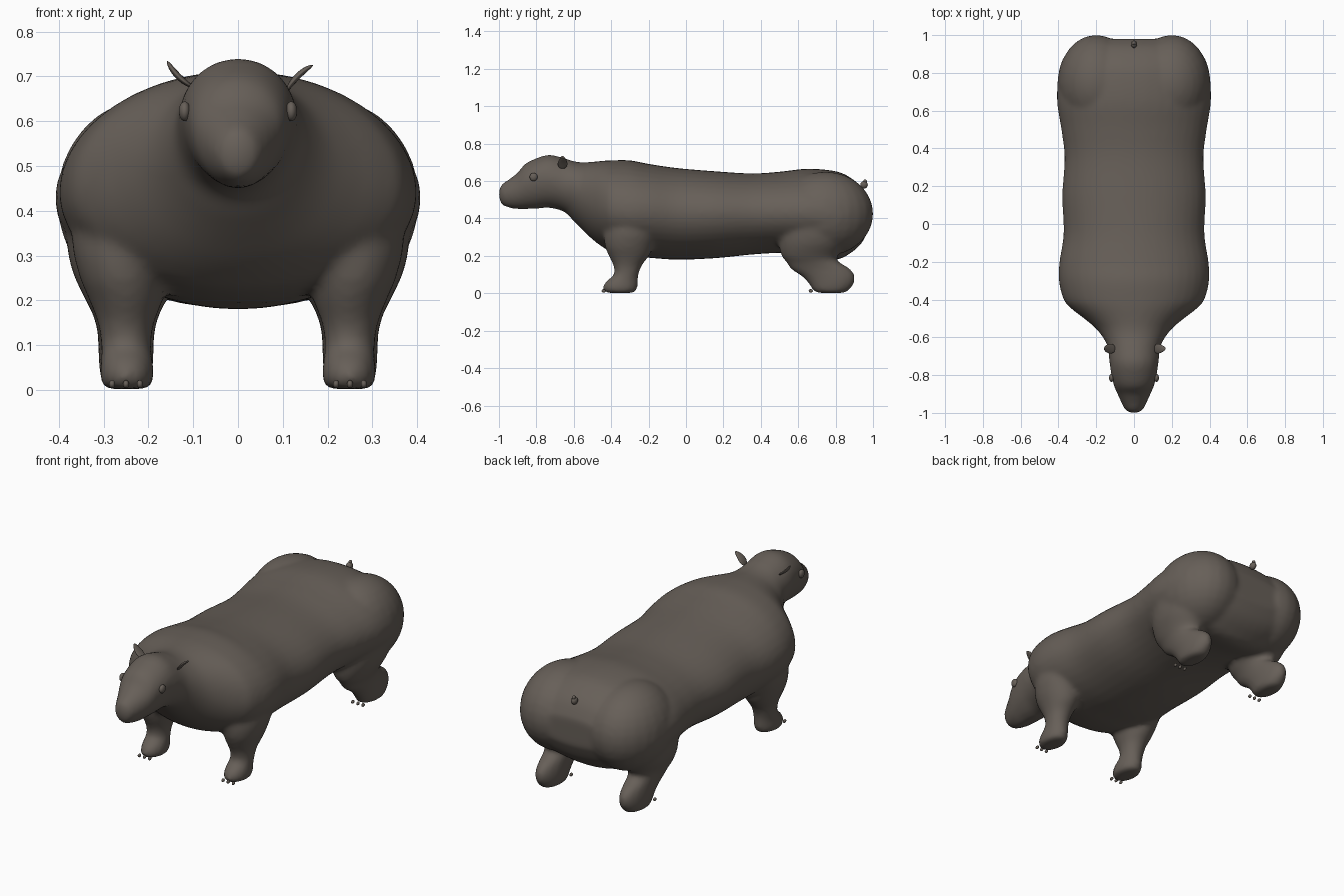
import bpy, bmesh, math
from mathutils import Vector, Matrix

if "Cube" in bpy.data.objects:
    bpy.data.objects.remove(bpy.data.objects["Cube"])

fur = bpy.data.materials.new("grey brown fur")
fur.diffuse_color = (0.135, 0.115, 0.098, 1)
fur.use_nodes = True
fur.node_tree.nodes["Principled BSDF"].inputs["Base Color"].default_value = fur.diffuse_color


def smooth_path(rows, steps=4):
    """Catmull-Rom interpolation between rows of numbers."""
    out = []
    for i in range(len(rows) - 1):
        a, b = rows[max(i - 1, 0)], rows[i]
        c, d = rows[i + 1], rows[min(i + 2, len(rows) - 1)]
        for s in range(steps):
            t = s / steps
            out.append([0.5 * (2 * q + (r - p) * t + (2 * p - 5 * q + 4 * r - u) * t * t
                               + (3 * q - p - 3 * r + u) * t ** 3)
                        for p, q, r, u in zip(a, b, c, d)])
    out.append(list(rows[-1]))
    return out


def loft(bm, rows, ring, n=40):
    """Skin closed rings and cap both ends."""
    loops = [[bm.verts.new(ring(r, 2 * math.pi * k / n)) for k in range(n)]
             for r in smooth_path(rows)]
    for a, b in zip(loops, loops[1:]):
        for k in range(n):
            bm.faces.new((a[k], a[(k + 1) % n], b[(k + 1) % n], b[k]))
    bm.faces.new(loops[0])
    bm.faces.new(loops[-1])


def ball(bm, centre, size, rot=Matrix()):
    m = Matrix.Translation(centre) @ rot @ Matrix.Diagonal((*size, 1))
    return bmesh.ops.create_uvsphere(bm, u_segments=24, v_segments=16, radius=1, matrix=m)


def finish(name, bm):
    bmesh.ops.recalc_face_normals(bm, faces=bm.faces[:])
    for f in bm.faces:
        f.smooth = True
    me = bpy.data.meshes.new(name)
    bm.to_mesh(me)
    bm.free()
    me.materials.append(fur)
    ob = bpy.data.objects.new(name, me)
    bpy.context.collection.objects.link(ob)
    return ob


# body and head: y, top, bottom, half width, height of widest point
trunk = [
    (-1.0, .555, .505, .02, .53), (-.985, .583, .475, .045, .53),
    (-.95, .607, .458, .065, .54), (-.9, .645, .45, .088, .56),
    (-.86, .692, .45, .105, .59), (-.8, .722, .452, .12, .61),
    (-.73, .741, .457, .13, .61), (-.65, .722, .435, .14, .58),
    (-.6, .706, .385, .165, .55), (-.55, .70, .335, .205, .51),
    (-.5, .703, .288, .265, .48), (-.45, .708, .25, .33, .46),
    (-.4, .711, .222, .373, .45), (-.3, .711, .2, .398, .44),
    (-.2, .692, .19, .395, .44), (-.05, .67, .18, .373, .43),
    (.15, .653, .187, .38, .43), (.35, .641, .207, .368, .43),
    (.5, .65, .215, .385, .43), (.65, .666, .205, .408, .43),
    (.8, .653, .18, .40, .42), (.88, .618, .215, .372, .42),
    (.94, .565, .27, .325, .42), (.98, .49, .35, .24, .42)]


def trunk_ring(r, a):
    y, top, bot, w, mid = r
    s = math.sin(a)
    z = mid + s * (top - mid if s > 0 else mid - bot)
    return (w * math.cos(a), y, z)


# legs: z, x, y, half width, half depth
front_leg = [(.40, .24, -.29, .13, .13), (.32, .25, -.295, .12, .145),
             (.25, .255, -.305, .098, .128), (.2, .25, -.305, .082, .108),
             (.15, .25, -.312, .063, .077), (.1, .25, -.32, .056, .066),
             (.065, .248, -.342, .058, .085), (.03, .248, -.352, .061, .093),
             (.002, .248, -.352, .052, .078)]
hind_leg = [(.40, .24, .70, .15, .2), (.28, .25, .68, .125, .185),
            (.2, .25, .66, .09, .15), (.17, .25, .675, .075, .14),
            (.13, .25, .72, .064, .16), (.09, .25, .762, .062, .142),
            (.05, .25, .777, .06, .12), (.02, .25, .775, .055, .1),
            (.002, .25, .775, .045, .075)]

bm = bmesh.new()
loft(bm, trunk, trunk_ring)
for side in (-1, 1):
    for leg in (front_leg, hind_leg):
        loft(bm, leg, lambda r, a: (side * r[1] + r[3] * math.cos(a),
                                    r[2] + r[4] * math.sin(a), r[0]), 28)
    # haunches give the split rump
    ball(bm, (side * .2, .745, .425), (.205, .257, .225))
body = finish("body", bm)
re = body.modifiers.new("blend", 'REMESH')
re.mode = 'VOXEL'
re.voxel_size = .013
re.use_smooth_shade = True
sm = body.modifiers.new("soften", 'SMOOTH')
sm.factor = .5
sm.iterations = 8

for side, word in ((-1, "left"), (1, "right")):
    # eyes
    bm = bmesh.new()
    ball(bm, (side * .119, -.815, .622), (.013, .021, .022))
    finish("eye_" + word, bm)

    # thin leaf-shaped ears leaning outward
    bm = bmesh.new()
    ball(bm, (0, 0, 0), (.007, .025, .042))
    for v in bm.verts:
        t = v.co.z / .042
        v.co.x += .006 * t * t
        v.co.y *= 1 - .3 * t
    bm.transform(Matrix.Translation((side * .133, -.66, .70))
                 @ Matrix.Rotation(side * math.radians(45), 4, 'Y'))
    finish("ear_" + word, bm)

    # three claws on every foot
    for foot, y in (("front", -.44), ("hind", .667)):
        bm = bmesh.new()
        for dx in (-.031, 0, .031):
            ball(bm, (side * .25 + dx, y, .013), (.007, .011, .009))
        finish(foot + "_claws_" + word, bm)

# stubby tail
bm = bmesh.new()
ball(bm, (0, .952, .58), (.016, .02, .02))
ball(bm, (0, .958, .598), (.009, .01, .011))
finish("tail", bm)
